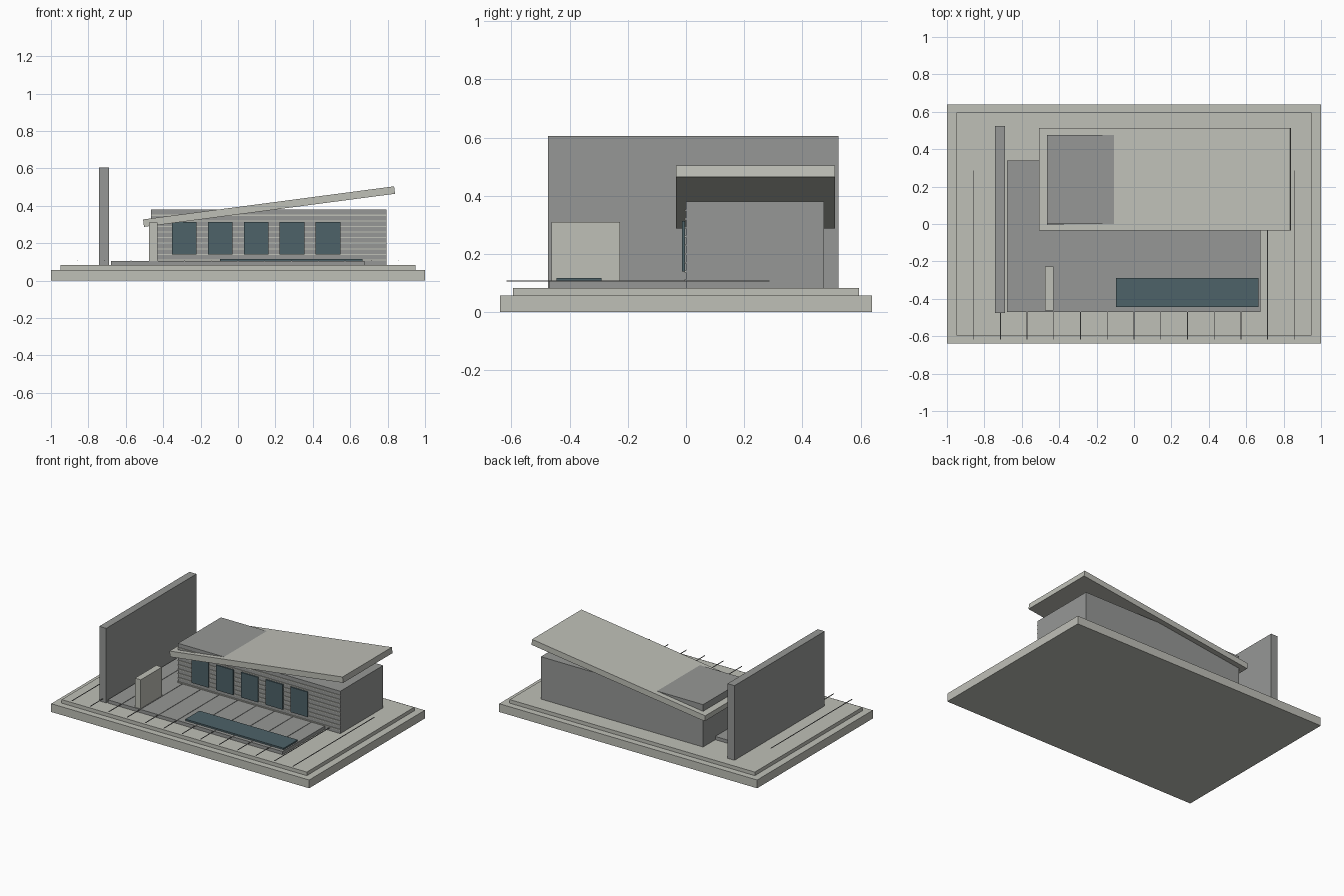
import bpy, math
from mathutils import Vector

if "Cube" in bpy.data.objects:
    bpy.data.objects.remove(bpy.data.objects["Cube"])


def material(name, rgb):
    m = bpy.data.materials.new(name)
    m.diffuse_color = (*rgb, 1)
    m.use_nodes = True
    m.node_tree.nodes["Principled BSDF"].inputs["Base Color"].default_value = m.diffuse_color
    return m


LIGHT = material("pale_concrete", (0.52, 0.525, 0.475))
GREY = material("grey_stone", (0.305, 0.312, 0.303))
TEAL = material("dark_teal", (0.075, 0.122, 0.14))


def box(name, x, y, z, mat):
    """Axis-aligned box from (min, max) pairs."""
    lo, hi = Vector((x[0], y[0], z[0])), Vector((x[1], y[1], z[1]))
    bpy.ops.mesh.primitive_cube_add(size=1, location=(lo + hi) / 2)
    o = bpy.context.object
    o.name = name
    o.scale = hi - lo
    bpy.ops.object.transform_apply(location=False, rotation=False, scale=True)
    o.data.materials.append(mat)
    return o


# Stepped plinth
box("base_slab", (-1, 1), (-0.64, 0.64), (0, 0.058), LIGHT)
box("upper_slab", (-0.95, 0.95), (-0.595, 0.595), (0.058, 0.083), LIGHT)

# Terrace, with thin joint strips running front to back
box("terrace", (-0.68, 0.675), (-0.47, 0.34), (0.083, 0.106), GREY)
for i in range(-6, 7):
    x = i / 7
    box("terrace_joint", (x - 0.002, x + 0.002), (-0.617, 0.287),
        (0.1045, 0.1085), GREY)

# Pool, low screen and tall blade wall
box("pool", (-0.096, 0.666), (-0.445, -0.29), (0.106, 0.117), TEAL)
box("low_screen", (-0.475, -0.43), (-0.463, -0.227), (0.1, 0.31), LIGHT)
box("blade_wall", (-0.743, -0.689), (-0.475, 0.524), (0.083, 0.606), GREY)

# House volume with pale horizontal courses on the front
box("house", (-0.465, 0.793), (0, 0.475), (0.083, 0.38), GREY)
for i in range(1, 10):
    z = 0.08 + 0.03 * i
    box("wall_course", (-0.465, 0.793), (-0.005, 0.002),
        (z - 0.003, z + 0.003), LIGHT)

# Row of five windows
for i in range(5):
    cx = -0.287 + 0.192 * i
    box("window", (cx - 0.066, cx + 0.066), (-0.0135, -0.004),
        (0.139, 0.314), TEAL)

# Tilted roof slab
slope = math.atan2(0.177, 1.342)
roof = box("roof", (-0.677, 0.677), (-0.273, 0.273), (-0.02, 0.02), LIGHT)
roof.rotation_euler = (0, -slope, 0)
roof.location = (0.166, 0.239, 0.396)
